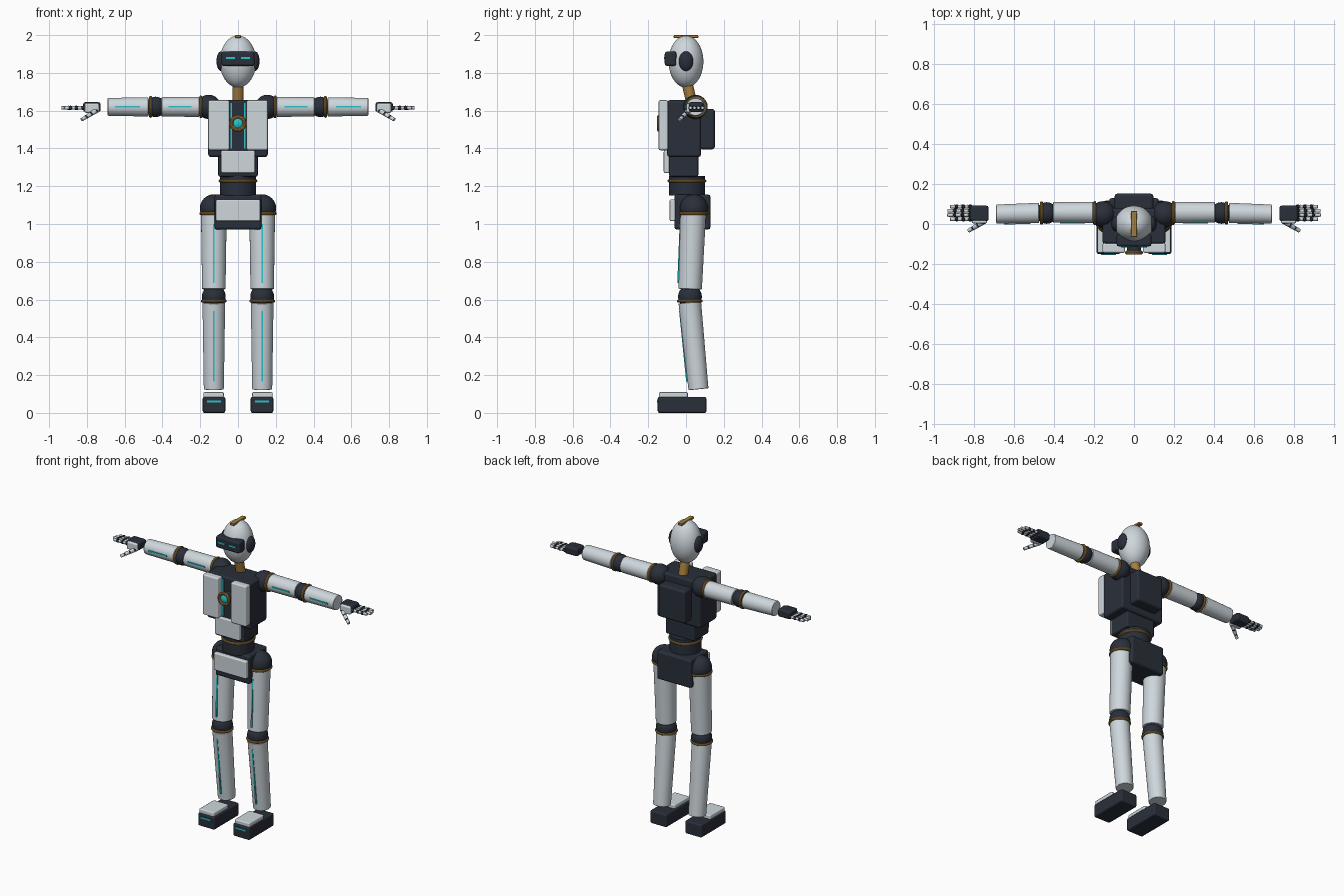
import bpy
from mathutils import Vector

cube = bpy.data.objects.get("Cube")
if cube:
    bpy.data.objects.remove(cube, do_unlink=True)


def material(name, color):
    m = bpy.data.materials.new(name)
    m.use_nodes = True
    m.diffuse_color = (*color, 1)
    bsdf = next(n for n in m.node_tree.nodes if n.type == 'BSDF_PRINCIPLED')
    bsdf.inputs["Base Color"].default_value = (*color, 1)
    return m


WHITE = material("shell white", (0.62, 0.68, 0.72))
DARK = material("dark frame", (0.022, 0.028, 0.042))
GOLD = material("brass trim", (0.38, 0.21, 0.045))
CYAN = material("cyan light", (0.02, 0.55, 0.6))


def finish(name, mat, bevel=0):
    ob = bpy.context.object
    ob.name = name
    ob.data.materials.append(mat)
    if bevel:
        bpy.ops.object.shade_smooth()
        mod = ob.modifiers.new("Bevel", 'BEVEL')
        mod.width, mod.segments = bevel, 2
        mod.limit_method, mod.harden_normals = 'ANGLE', True
    else:
        bpy.ops.object.shade_smooth_by_angle()
    return ob


def aim(ob, direction):
    ob.rotation_euler = Vector(direction).to_track_quat('Z', 'Y').to_euler()


def box(name, mat, x, y, z, bevel=0.01):
    """Box from (low, high) ranges on each axis."""
    bpy.ops.mesh.primitive_cube_add(size=1, location=[sum(r) / 2 for r in (x, y, z)])
    ob = bpy.context.object
    ob.scale = [abs(r[1] - r[0]) for r in (x, y, z)]
    bpy.ops.object.transform_apply(location=False, rotation=False, scale=True)
    return finish(name, mat, bevel)


def tube(name, mat, a, b, r1, r2=None, sides=32, bevel=0):
    a, b = Vector(a), Vector(b)
    bpy.ops.mesh.primitive_cone_add(vertices=sides, radius1=r1, radius2=r2 or r1,
                                    depth=(b - a).length, location=(a + b) / 2)
    aim(bpy.context.object, b - a)
    return finish(name, mat, bevel)


def ball(name, mat, loc, r, segments=32):
    bpy.ops.mesh.primitive_uv_sphere_add(segments=segments, ring_count=segments // 2, location=loc)
    bpy.context.object.scale = r if isinstance(r, tuple) else (r, r, r)
    return finish(name, mat)


def ring(name, loc, axis, major, minor=0.008):
    bpy.ops.mesh.primitive_torus_add(major_radius=major, minor_radius=minor, location=loc,
                                     major_segments=40, minor_segments=10)
    aim(bpy.context.object, axis)
    return finish(name, GOLD)


def light_strip(name, a, b, r, t0, t1):
    """Thin light line along the front of a limb between fractions t0 and t1."""
    a, b = Vector(a), Vector(b)
    p, q = a.lerp(b, t0), a.lerp(b, t1)
    bpy.ops.mesh.primitive_cube_add(size=1, location=(p + q) / 2 + Vector((0, -r, 0)))
    ob = bpy.context.object
    ob.scale = (0.009, 0.009, (q - p).length)
    aim(ob, q - p)
    return finish(name, CYAN)


# Head
ball("head", WHITE, (0, 0, 1.86), (0.096, 0.092, 0.138), 48)
box("head_crest", GOLD, (-0.015, 0.015), (-0.065, 0.065), (1.985, 2.0), 0.004)
box("visor", DARK, (-0.088, 0.088), (-0.113, -0.05), (1.836, 1.914), 0.014)
tube("neck", GOLD, (0, 0.04, 1.6), (0, 0, 1.77), 0.029)

# Torso
box("chest", DARK, (-0.158, 0.158), (-0.1, 0.08), (1.354, 1.656), 0.015)
box("backpack", DARK, (-0.097, 0.097), (0.07, 0.153), (1.395, 1.61), 0.015)
box("abdomen", DARK, (-0.105, 0.105), (-0.09, 0.065), (1.25, 1.38))
box("abdomen_plate", WHITE, (-0.09, 0.09), (-0.118, -0.085), (1.27, 1.39), 0.008)
tube("waist", DARK, (0, 0.005, 1.15), (0, 0.005, 1.255), 0.095)
ring("waist_ring", (0, 0.005, 1.228), (0, 0, 1), 0.095)
box("pelvis", DARK, (-0.125, 0.125), (-0.062, 0.13), (0.97, 1.157), 0.015)
box("pelvis_plate", WHITE, (-0.118, 0.118), (-0.087, -0.055), (1.015, 1.13), 0.008)

# Chest core
tube("core_housing", DARK, (0, -0.09, 1.533), (0, -0.138, 1.533), 0.036)
ring("core_ring", (0, -0.143, 1.533), (0, 1, 0), 0.035, 0.01)
ball("core_light", CYAN, (0, -0.138, 1.533), (0.028, 0.014, 0.028))

for s, side in ((1, "left_"), (-1, "right_")):
    def rng(a, b):
        return sorted((s * a, s * b))

    # Face and chest details
    box(side + "eye", CYAN, rng(0.017, 0.064), (-0.117, -0.11), (1.873, 1.883), 0)
    ball(side + "ear", DARK, (s * 0.09, 0, 1.862), (0.024, 0.038, 0.052))
    box(side + "chest_plate", WHITE, rng(0.045, 0.158), (-0.145, -0.095), (1.39, 1.656), 0.01)
    box(side + "chest_light", CYAN, rng(0.031, 0.041), (-0.106, -0.098), (1.4, 1.64), 0)

    # Arm
    def arm(x, y=0.055, z=1.62):
        return (s * x, y, z)
    ball(side + "shoulder", DARK, arm(0.155, 0.05), 0.064)
    ring(side + "shoulder_ring", arm(0.197), (1, 0, 0), 0.052)
    limbs = (("upper_arm", arm(0.205, 0.058), arm(0.405, 0.058), 0.053, 0.051),
             ("forearm", arm(0.475), arm(0.69, 0.05), 0.051, 0.047))
    for name, a, b, r1, r2 in limbs:
        tube(side + name, WHITE, a, b, r1, r2, bevel=0.004)
        light_strip(side + name + "_light", a, b, (r1 + r2) / 2, 0.2, 0.82)
    ball(side + "elbow", DARK, arm(0.437), 0.054)
    ring(side + "elbow_ring", arm(0.463), (1, 0, 0), 0.05)

    # Hand
    box(side + "palm", DARK, rng(0.727, 0.82), (0.014, 0.092), (1.593, 1.645), 0.012)
    box(side + "palm_shell", WHITE, rng(0.735, 0.812), (0.002, 0.03), (1.588, 1.64), 0.01)
    for f, (y, reach) in enumerate(((0.024, 0.1), (0.045, 0.115), (0.066, 0.113), (0.087, 0.1))):
        for k in range(3):
            x0, x1 = (0.82 + reach * (k + d) / 3 for d in (0, 1))
            ball(f"{side}finger_{f}_joint_{k}", DARK, arm(x0, y, 1.615), 0.0115, 12)
            tube(f"{side}finger_{f}_bone_{k}", WHITE, arm(x0 + 0.008, y, 1.615),
                 arm(x1, y, 1.615), 0.0095, 0.0085, 12, 0.002)
    base, tip = Vector(arm(0.75, 0.012, 1.6)), Vector(arm(0.828, -0.034, 1.552))
    for k in range(3):
        p, q = base.lerp(tip, k / 3), base.lerp(tip, (k + 1) / 3)
        ball(f"{side}thumb_joint_{k}", DARK, p, 0.013 - 0.001 * k, 12)
        tube(f"{side}thumb_bone_{k}", WHITE, p.lerp(q, 0.2), q, 0.014 - 0.002 * k,
             0.012 - 0.001 * k, 12, 0.002)

    # Leg
    def leg(y, z):
        return (s * 0.128, y, z)
    ball(side + "hip", DARK, leg(0.042, 1.083), 0.074)
    ring(side + "hip_ring", leg(0.04, 1.056), (0, 0, 1), 0.069)
    limbs = (("thigh", leg(0.038, 1.055), leg(0.022, 0.655), 0.068, 0.062, 0.14, 0.92),
             ("shin", leg(0.02, 0.585), leg(0.066, 0.125), 0.06, 0.053, 0.1, 0.91))
    for name, a, b, r1, r2, t0, t1 in limbs:
        tube(side + name, WHITE, a, b, r1, r2, bevel=0.004)
        light_strip(side + name + "_light", a, b, (r1 + r2) / 2, t0, t1)
    ball(side + "knee", DARK, leg(0.021, 0.615), 0.063)
    ring(side + "knee_ring", leg(0.02, 0.592), (0, 0, 1), 0.06)

    # Foot
    box(side + "foot", DARK, rng(0.067, 0.187), (-0.15, 0.108), (0, 0.085), 0.01)
    box(side + "toe_plate", WHITE, rng(0.075, 0.183), (-0.144, 0.01), (0.08, 0.11), 0.007)
    box(side + "foot_light", CYAN, rng(0.09, 0.165), (-0.154, -0.147), (0.055, 0.065), 0)
